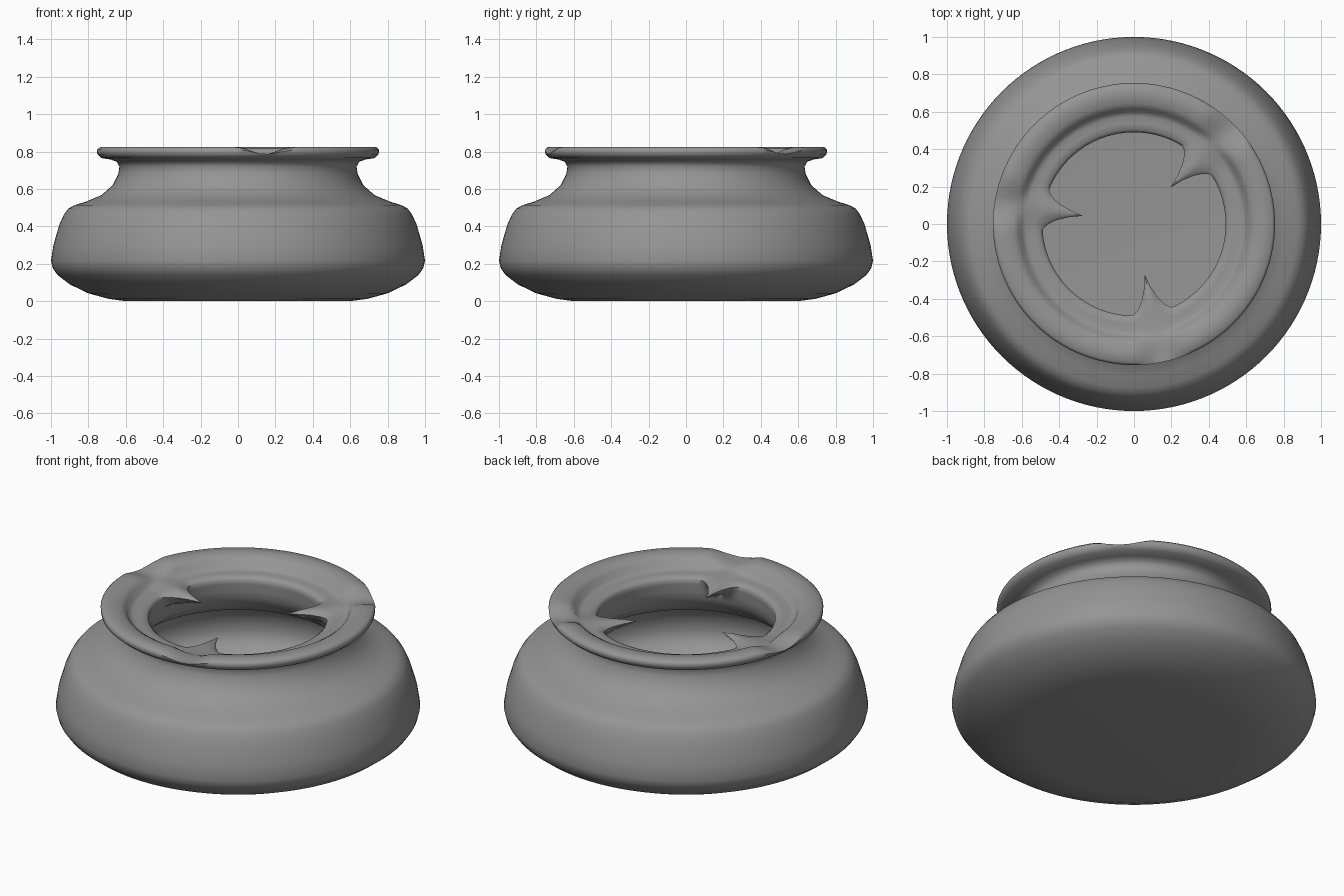
import bpy, bmesh, math

if "Cube" in bpy.data.objects:
    bpy.data.objects.remove(bpy.data.objects["Cube"])

SEG = 120
NOTCHES = [45, 170.9, 281.9]      # directions of the three rests, degrees

# Lathe profile: radius, height
OUTSIDE = [(0.60, 0), (0.69, 0.012), (0.80, 0.042), (0.90, 0.09), (0.965, 0.14),
           (0.99, 0.175), (1, 0.215), (0.987, 0.30), (0.955, 0.41), (0.93, 0.465),
           (0.907, 0.495), (0.875, 0.513), (0.81, 0.533), (0.73, 0.567), (0.67, 0.62),
           (0.64, 0.68), (0.634, 0.72), (0.648, 0.745), (0.68, 0.757)]
RIM = [(0.73, 0.765), (0.752, 0.785), (0.754, 0.81), (0.74, 0.823), (0.69, 0.825),
       (0.645, 0.818), (0.615, 0.80), (0.60, 0.768), (0.575, 0.758), (0.54, 0.76),
       (0.505, 0.755), (0.49, 0.742), (0.492, 0.715)]
INSIDE = [(0.495, 0.67), (0.50, 0.63), (0.53, 0.57), (0.60, 0.51), (0.74, 0.46),
          (0.85, 0.41), (0.895, 0.32), (0.905, 0.24), (0.88, 0.175), (0.81, 0.13),
          (0.68, 0.095), (0.45, 0.08)]


def clamp(v):
    return max(0, min(1, v))


def rest(r, z, deg):
    """Sink the rim, fill the step and pull out a pointed spout near a rest."""
    d = min(abs((deg - n + 180) % 360 - 180) for n in NOTCHES)
    near = clamp(1 - d / 13)
    blend = near * near * (3 - 2 * near)
    trough = clamp((z - 0.765) / 0.05) if r > 0.65 else float(z > 0.75)
    spout = clamp(1 - math.hypot(r - 0.49, z - 0.742) / 0.07)
    level = 0.785 - 0.025 * clamp((0.65 - r) / 0.15)
    return r - 0.215 * spout * near ** 1.6, z + (level - z) * trough * blend


# Lathe the bowl, shaping only the rim rows
bm = bmesh.new()
rows = []
for part in (OUTSIDE, RIM, INSIDE):
    for r0, z0 in part:
        row = []
        for i in range(SEG):
            deg = 360 * i / SEG
            r, z = rest(r0, z0, deg) if part is RIM else (r0, z0)
            a = math.radians(deg)
            row.append(bm.verts.new((r * math.cos(a), r * math.sin(a), z)))
        rows.append(row)
for lo, hi in zip(rows, rows[1:]):
    for i in range(SEG):
        j = (i + 1) % SEG
        bm.faces.new((lo[i], lo[j], hi[j], hi[i]))
# Underside and inner floor
bm.faces.new(list(reversed(rows[0])))
bm.faces.new(rows[-1])
bmesh.ops.recalc_face_normals(bm, faces=bm.faces)

mesh = bpy.data.meshes.new("ashtray_bowl")
bm.to_mesh(mesh)
bm.free()
bowl = bpy.data.objects.new("ashtray_bowl", mesh)
bpy.context.collection.objects.link(bowl)

# Dark grey colour
grey = bpy.data.materials.new("dark_grey")
grey.diffuse_color = (0.3, 0.3, 0.3, 1)
grey.use_nodes = True
grey.node_tree.nodes["Principled BSDF"].inputs["Base Color"].default_value = grey.diffuse_color
mesh.materials.append(grey)

bpy.context.view_layer.objects.active = bowl
bowl.select_set(True)
bpy.ops.object.shade_smooth_by_angle(angle=math.radians(55))
